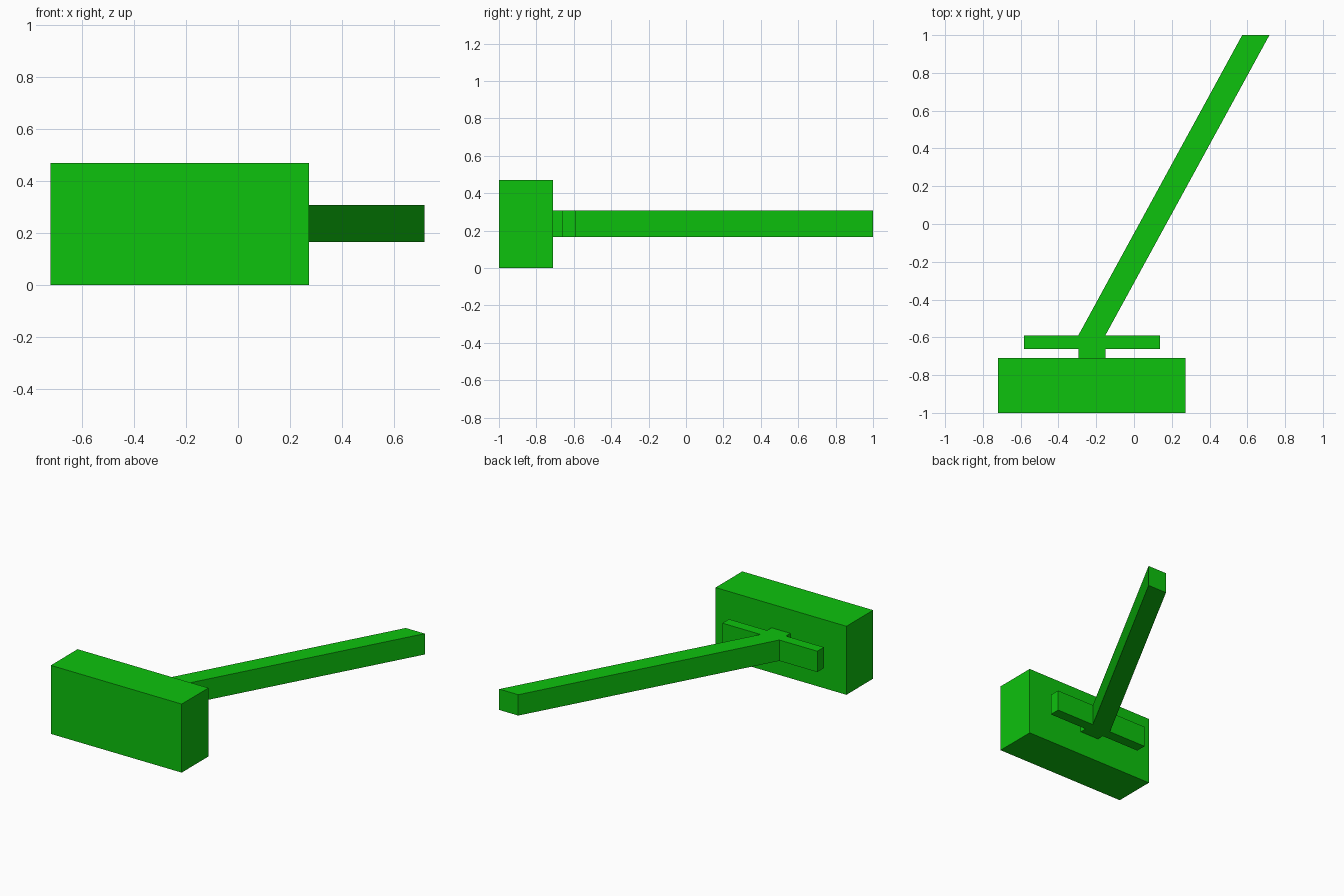
import bpy
import bmesh

if "Cube" in bpy.data.objects:
    bpy.data.objects.remove(bpy.data.objects["Cube"], do_unlink=True)

# Single flat green
green = bpy.data.materials.new("bright_green")
green.use_nodes = True
colour = (0.004, 0.54, 0.004, 1.0)
green.diffuse_color = colour
bsdf = next(n for n in green.node_tree.nodes if n.type == 'BSDF_PRINCIPLED')
bsdf.inputs["Base Color"].default_value = colour


def prism(name, outline, z0, z1):
    """Extrude a counter-clockwise plan outline from z0 up to z1."""
    bm = bmesh.new()
    base = bm.faces.new([bm.verts.new((x, y, z0)) for x, y in outline])
    top = bmesh.ops.extrude_face_region(bm, geom=[base], use_keep_orig=True)["geom"]
    verts = [v for v in top if isinstance(v, bmesh.types.BMVert)]
    bmesh.ops.translate(bm, verts=verts, vec=(0, 0, z1 - z0))
    bmesh.ops.recalc_face_normals(bm, faces=bm.faces)
    mesh = bpy.data.meshes.new(name)
    bm.to_mesh(mesh)
    bm.free()
    mesh.materials.append(green)
    obj = bpy.data.objects.new(name, mesh)
    bpy.context.collection.objects.link(obj)
    return obj


# Block head across the front
HEAD_BACK = -0.71
prism("head_block", [(-0.72, -1), (0.273, -1), (0.273, HEAD_BACK), (-0.72, HEAD_BACK)], 0, 0.47)

# Neck, crossbar and slanted handle share one thickness and one outline
NECK_L, NECK_R = -0.295, -0.152
BAR_FRONT, BAR_BACK = -0.662, -0.59
prism("crossbar_and_handle", [
    (NECK_L, HEAD_BACK), (NECK_R, HEAD_BACK),
    (NECK_R, BAR_FRONT), (0.137, BAR_FRONT), (0.137, BAR_BACK), (NECK_R, BAR_BACK),
    (0.717, 1), (0.573, 1),
    (NECK_L, BAR_BACK), (-0.583, BAR_BACK), (-0.583, BAR_FRONT), (NECK_L, BAR_FRONT),
], 0.165, 0.308)
